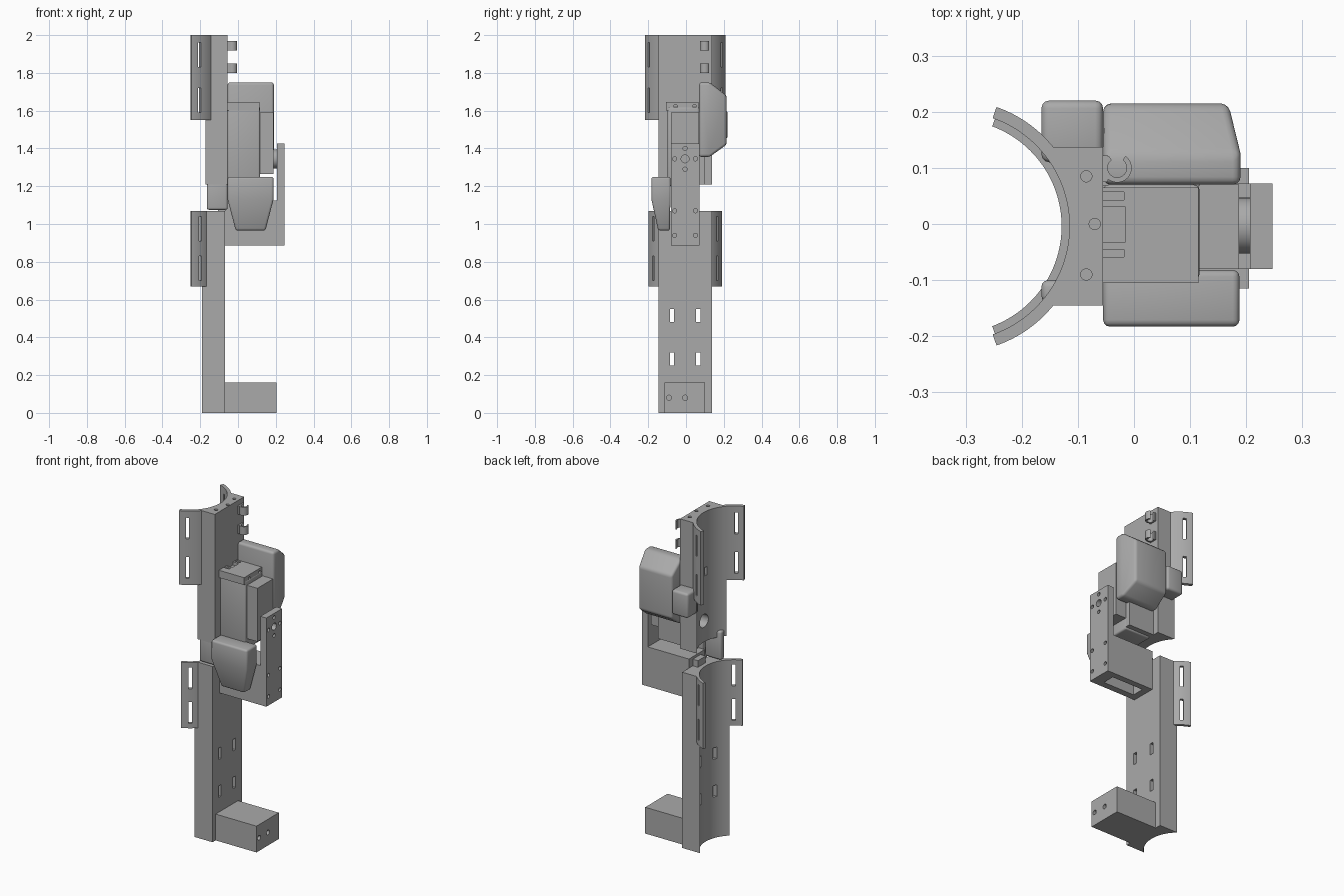
import bpy, bmesh, math
from mathutils import Matrix, Vector

if "Cube" in bpy.data.objects:
    bpy.data.objects.remove(bpy.data.objects["Cube"], do_unlink=True)

grey = bpy.data.materials.new("plain_grey")
grey.use_nodes = True
grey.diffuse_color = (0.4, 0.4, 0.4, 1)
grey.node_tree.nodes["Principled BSDF"].inputs["Base Color"].default_value = (0.4, 0.4, 0.4, 1)

CX, CY = -0.319, -0.004   # axis of the concave cradle


def finish(name, bm):
    bmesh.ops.recalc_face_normals(bm, faces=bm.faces)
    mesh = bpy.data.meshes.new(name)
    bm.to_mesh(mesh)
    bm.free()
    mesh.materials.append(grey)
    ob = bpy.data.objects.new(name, mesh)
    bpy.context.collection.objects.link(ob)
    return ob


def apply_modifier(ob, mod):
    bpy.context.view_layer.objects.active = ob
    bpy.ops.object.modifier_apply(modifier=mod.name)


def round_edges(ob, width):
    mod = ob.modifiers.new("round", "BEVEL")
    mod.width, mod.segments, mod.limit_method = width, 3, "ANGLE"
    mod.angle_limit = math.radians(25)
    apply_modifier(ob, mod)
    return ob


def box(name, x, y, z, bevel=0):
    bm = bmesh.new()
    bmesh.ops.create_cube(bm, size=1)
    for v in bm.verts:
        v.co = [r[0] + (r[1] - r[0]) * (c + 0.5) for r, c in zip((x, y, z), v.co)]
    ob = finish(name, bm)
    return round_edges(ob, bevel) if bevel else ob


def prism(name, outline, z0, z1):
    bm = bmesh.new()
    face = bm.faces.new([bm.verts.new((px, py, z0)) for px, py in outline])
    top = bmesh.ops.extrude_face_region(bm, geom=[face])["geom"]
    bmesh.ops.translate(bm, vec=(0, 0, z1 - z0), verts=[g for g in top if isinstance(g, bmesh.types.BMVert)])
    return finish(name, bm)


def hull(name, points, bevel):
    bm = bmesh.new()
    for p in points:
        bm.verts.new(p)
    bmesh.ops.convex_hull(bm, input=bm.verts)
    bmesh.ops.dissolve_limit(bm, angle_limit=0.02, verts=bm.verts, edges=bm.edges)
    return round_edges(finish(name, bm), bevel)


def rod(name, axis, centre, radius, length):
    bm = bmesh.new()
    bmesh.ops.create_cone(bm, cap_ends=True, segments=32, radius1=radius, radius2=radius, depth=length)
    turn = Vector((0, 0, 1)).rotation_difference(Vector(axis)).to_matrix().to_4x4()
    bmesh.ops.transform(bm, matrix=Matrix.Translation(centre) @ turn, verts=bm.verts)
    return finish(name, bm)


def cut(ob, cutters):
    for c in cutters:
        c.hide_render = True
        mod = ob.modifiers.new("cut", "BOOLEAN")
        mod.operation, mod.object, mod.solver = "DIFFERENCE", c, "EXACT"
        apply_modifier(ob, mod)
        bpy.data.objects.remove(c, do_unlink=True)


def arc(radius, a0, a1, cx=CX, cy=CY, n=24):
    angles = [math.radians(a0 + (a1 - a0) * i / n) for i in range(n + 1)]
    return [(cx + radius * math.cos(a), cy + radius * math.sin(a)) for a in angles]


def column(name, radius, x_face, z0, z1):
    # slab with a concave back
    half = 0.141
    a = math.degrees(math.asin(half / radius))
    outline = [(x_face, CY - half), (x_face, CY + half)] + arc(radius, a, -a, n=40)
    return prism(name, outline, z0, z1)


def wings(name, r0, r1, a_end, z0, z1, slot_angle, slots):
    # curved side flanges with two strap slots each
    for side, s in (("back", 1), ("front", -1)):
        start = math.degrees(math.asin(0.139 / r1))
        outline = arc(r0, s * start, s * a_end) + arc(r1, s * a_end, s * start)
        wing = prism(f"{name}_{side}", outline, z0, z1)
        cutters = []
        for lo, hi in slots:
            c = box("slot_cutter", (r0 - 0.03, r1 + 0.03), (-0.009, 0.009), (lo, hi))
            turn = Matrix.Rotation(math.radians(s * slot_angle), 4, "Z")
            c.data.transform(Matrix.Translation((CX, CY, 0)) @ turn)
            cutters.append(c)
        cut(wing, cutters)


def x_holes(x, spots, radius, length):
    return [rod("hole_cutter", (1, 0, 0), (x, y, z), radius, length) for y, z in spots]


# Lower column, flanges and foot
lower = column("lower_column", 0.19, -0.07, 0, 1.07)
cut(lower, [box("slot_cutter", (-0.3, 0), (y - 0.011, y + 0.011), (z - 0.035, z + 0.035))
            for y in (-0.075, 0.065) for z in (0.285, 0.515)])
wings("lower_flange", 0.19, 0.207, 69.6, 0.67, 1.07, 55, ((0.70, 0.83), (0.91, 1.04)))
foot = box("foot_block", (-0.07, 0.205), (-0.115, 0.1), (0, 0.16))
cut(foot, x_holes(0.2, ((-0.09, 0.08), (-0.005, 0.08)), 0.014, 0.1))

# Upper column and flanges
upper = column("upper_column", 0.204, -0.055, 1.21, 2)
tops = [rod("hole_cutter", (0, 0, 1), (x, y, 2), 0.01, 0.1)
        for x, y in ((-0.085, 0.085), (-0.07, 0), (-0.085, -0.09))]
cut(upper, tops + x_holes(-0.1, ((-0.005, 1.34),), 0.04, 0.08)
    + [box("slot_cutter", (-0.2, -0.08), (-0.035, -0.015), (1.61, 1.66))])
wings("upper_flange", 0.204, 0.225, 70.8, 1.55, 2, 59, ((1.59, 1.72), (1.83, 1.96)))
box("back_side_block", (-0.165, -0.055), (0.11, 0.22), (1.45, 1.6), 0.014)
box("front_side_block", (-0.165, -0.055), (-0.14, -0.1), (1.075, 1.25), 0.012)

# Cable clips
for i, z in enumerate((1.8, 1.918)):
    ring = arc(0.026, 125, 415, -0.03, 0.1) + arc(0.017, 415, 125, -0.03, 0.1)
    prism(f"cable_clip_{i + 1}", ring, z, z + 0.05)
    box(f"clip_stem_{i + 1}", (-0.056, -0.046), (0.075, 0.122), (z, z + 0.05))

# Central housing
housing = box("central_housing", (-0.055, 0.117), (-0.098, 0.07), (1.2, 1.62), 0.01)
box("housing_back_plate", (-0.055, 0.117), (0.068, 0.1), (1.21, 1.6))
cap = box("housing_cap", (-0.055, 0.115), (-0.105, 0.065), (1.6, 1.645))
cut(cap, [box("pocket_cutter", (-0.06, -0.015), (-0.032, 0.03), (1.625, 1.7))]
    + [box("pocket_cutter", (-0.06, -0.018), (y - 0.007, y + 0.007), (1.625, 1.7)) for y in (-0.052, 0.05)]
    + x_holes(0.11, ((-0.055, 1.622), (0.045, 1.622)), 0.01, 0.04))
box("drive_housing", (0.115, 0.187), (-0.08, 0.07), (1.265, 1.59))
rod("drive_disc", (1, 0, 0), (0.196, -0.003, 1.345), 0.05, 0.022)

# L-shaped bracket
post = box("bracket_post", (0.207, 0.247), (-0.08, 0.072), (0.885, 1.425))
pairs = [(y, z) for y in (-0.06, 0.05) for z in (0.94, 1.07, 1.345)]
cut(post, x_holes(0.24, pairs + [(-0.005, 1.4), (-0.005, 1.29)], 0.011, 0.06)
    + x_holes(0.24, ((-0.005, 1.345),), 0.021, 0.06))
arm = box("bracket_arm", (-0.07, 0.207), (-0.08, 0.072), (0.885, 1.125))
cut(arm, [box("pocket_cutter", (-0.03, 0.18), (-0.04, 0.035), (0.8, 0.97))])
box("bracket_tab", (-0.105, -0.07), (-0.04, 0.035), (1.06, 1.11))

# Large rear pod with sloped top, bottom and outer end
rear = [(x, y, z) for x in (-0.055, 0.19) for y in (0.07, 0.125) for z in (1.355, 1.75)]
rear += [(x, 0.215, z) for x in (-0.055, 0.168) for z in (1.42, 1.68)]
pod = hull("rear_pod", rear, 0.014)

# Small front pod tapering downwards
front = [(x, y, z) for x in (-0.055, 0.188) for y in (-0.183, -0.082) for z in (1.13, 1.25)]
front += [(x, y, 0.965) for x in (-0.012, 0.145) for y in (-0.147, -0.085)]
hull("front_pod", front, 0.012)

# Soft shading on curved surfaces, sharp edges kept
bpy.ops.object.select_all(action="DESELECT")
for ob in bpy.context.collection.objects:
    if ob.type == "MESH" and grey.name in ob.data.materials:
        ob.select_set(True)
        bpy.context.view_layer.objects.active = ob
bpy.ops.object.shade_smooth_by_angle(angle=math.radians(30))
